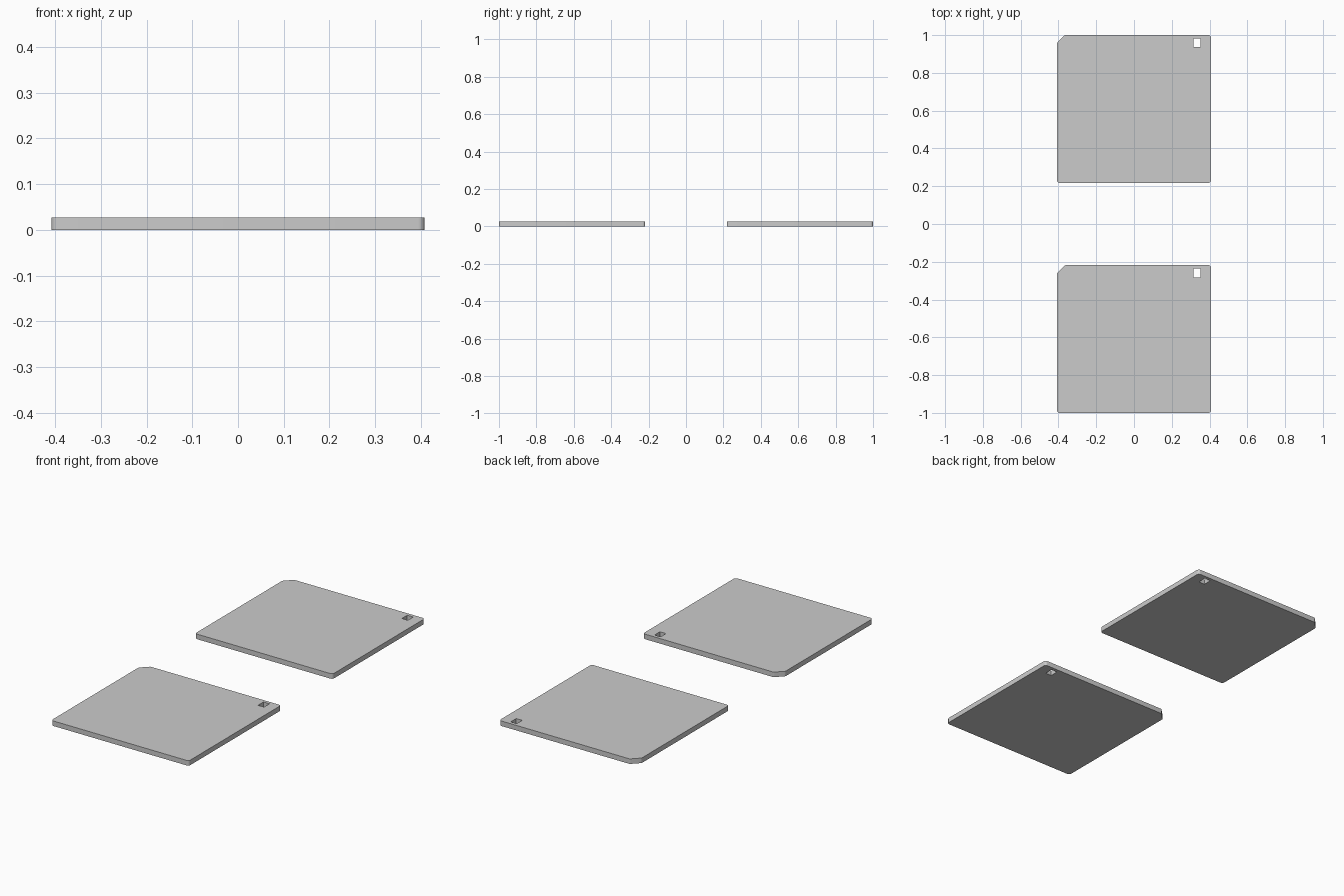
import bpy, bmesh, math
from mathutils import Vector

if "Cube" in bpy.data.objects:
    bpy.data.objects.remove(bpy.data.objects["Cube"])

W, L, T = 0.408, 0.782, 0.027   # half width, length, thickness


def rounded(points, r, steps=6):
    """Round every corner of a counter-clockwise outline."""
    out = []
    n = len(points)
    for i, p in enumerate(points):
        p = Vector(p)
        a = (Vector(points[i - 1]) - p).normalized()
        b = (Vector(points[(i + 1) % n]) - p).normalized()
        half = a.angle(b) / 2
        c = p + (a + b).normalized() * (r / math.sin(half))
        start = p + a * (r / math.tan(half)) - c
        turn = math.pi - 2 * half
        for k in range(steps + 1):
            t = turn * k / steps
            out.append((c.x + start.x * math.cos(t) - start.y * math.sin(t),
                        c.y + start.x * math.sin(t) + start.y * math.cos(t)))
    return out


def plate(name, y0):
    bm = bmesh.new()
    cut = 0.042
    # outer outline with one clipped corner, plus the square notch hole
    outline = rounded([(-W, 0), (W, 0), (W, L), (-W + cut, L), (-W, L - cut)], 0.014)
    hole = [(0.316, L - 0.064), (0.352, L - 0.064), (0.352, L - 0.018), (0.316, L - 0.018)]
    edges = []
    for loop in (outline, hole):
        vs = [bm.verts.new((x, y, 0)) for x, y in loop]
        edges += [bm.edges.new((vs[i - 1], vs[i])) for i in range(len(vs))]
    bmesh.ops.triangle_fill(bm, use_beauty=True, use_dissolve=False, edges=edges)
    # thickness
    ext = bmesh.ops.extrude_face_region(bm, geom=bm.faces[:], use_keep_orig=True)
    top = [g for g in ext["geom"] if isinstance(g, bmesh.types.BMVert)]
    bmesh.ops.translate(bm, verts=top, vec=(0, 0, T))
    bmesh.ops.recalc_face_normals(bm, faces=bm.faces[:])
    mesh = bpy.data.meshes.new(name)
    bm.to_mesh(mesh)
    bm.free()
    ob = bpy.data.objects.new(name, mesh)
    ob.location.y = y0
    bpy.context.collection.objects.link(ob)
    bpy.ops.object.select_all(action='DESELECT')
    ob.select_set(True)
    bpy.context.view_layer.objects.active = ob
    bpy.ops.object.shade_smooth_by_angle(angle=math.radians(30))


# two identical plates, front and back
plate("front_disk_plate", -1.0)
plate("back_disk_plate", 1.0 - L)
